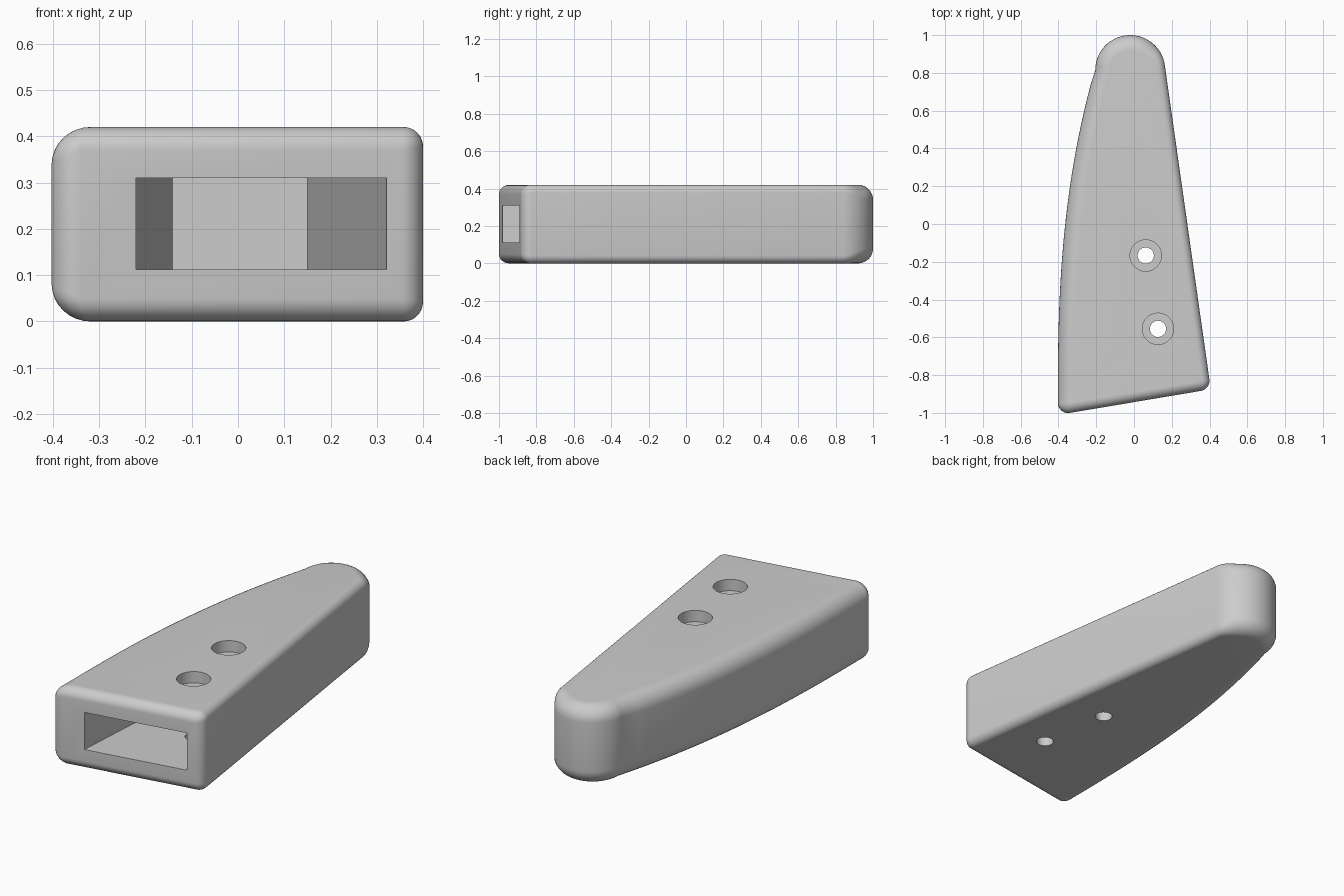
import bpy, bmesh, math
from mathutils import Vector

if "Cube" in bpy.data.objects:
    bpy.data.objects.remove(bpy.data.objects["Cube"], do_unlink=True)

HEIGHT = 0.42
SLOPE = 0.168                        # slant of the front face
RIGHT_TAN = 0.1424                   # taper of the straight side
LEFT_R, RIGHT_R, FRONT_R, TIP_R = 0.085, 0.042, 0.05, 0.08

grey = bpy.data.materials.new("plain grey")
grey.use_nodes = True
grey.diffuse_color = (0.604, 0.604, 0.604, 1)
grey.node_tree.nodes["Principled BSDF"].inputs["Base Color"].default_value = grey.diffuse_color


def make_object(name, bm):
    bmesh.ops.recalc_face_normals(bm, faces=bm.faces)
    mesh = bpy.data.meshes.new(name)
    bm.to_mesh(mesh)
    bm.free()
    mesh.materials.append(grey)
    obj = bpy.data.objects.new(name, mesh)
    bpy.context.collection.objects.link(obj)
    return obj


def loft(name, rings):
    """Skin a stack of closed rings and cap both ends."""
    bm = bmesh.new()
    loops = [[bm.verts.new(p) for p in ring] for ring in rings]
    for a, b in zip(loops, loops[1:]):
        for i in range(len(a)):
            j = (i + 1) % len(a)
            bm.faces.new((a[i], a[j], b[j], b[i]))
    bm.faces.new(loops[0])
    bm.faces.new(loops[-1])
    return make_object(name, bm)


def rounded_corner(p, u, v, radius, steps=8):
    """Arc rounding corner p, whose sides leave along u and v."""
    u, v = u.normalized(), v.normalized()
    half = u.angle(v) / 2
    centre = p + (u + v).normalized() * radius / math.sin(half)
    start = p + u * radius / math.tan(half) - centre
    end = p + v * radius / math.tan(half) - centre
    chord = [start.lerp(end, i / steps) for i in range(steps + 1)]
    return [centre + d.normalized() * radius for d in chord]


def outline(t):
    """Plan outline pulled in by t of each side's edge radius: (point, radius) pairs."""
    pts = []
    # rounded tip
    for i in range(33):
        s = i / 32
        k = min(1, s * 4)
        r = RIGHT_R + (TIP_R - RIGHT_R) * k * k * (3 - 2 * k)
        a = math.radians(8 + 172 * s)
        d = 0.185 - t * r
        pts.append((Vector((-0.02 + d * math.cos(a), 0.815 + d * math.sin(a))), r))
    # bowed left side
    for i in range(1, 25):
        s = 1 - i / 24
        x = -0.403 + 0.193 * s ** 2.5 + t * LEFT_R
        pts.append((Vector((x, -0.9 + 1.71 * s)), LEFT_R))
    # front corners
    base = -0.943 + t * FRONT_R * math.hypot(1, SLOPE)
    along = Vector((1, SLOPE))
    x = -0.403 + t * LEFT_R
    left = Vector((x, base + SLOPE * x))
    c = 0.163 + RIGHT_TAN * 0.836 - t * RIGHT_R * math.hypot(1, RIGHT_TAN)
    x = (c - RIGHT_TAN * base) / (1 + RIGHT_TAN * SLOPE)
    right = Vector((x, base + SLOPE * x))
    up = Vector((-RIGHT_TAN, 1))
    corners = ((left, Vector((0, 1)), along, LEFT_R, FRONT_R),
               (right, -along, up, FRONT_R, RIGHT_R))
    for p, u, v, r0, r1 in corners:
        arc = rounded_corner(p, u, v, 0.052 * (1 - t) + 0.002)
        pts += [(q, r0 + (r1 - r0) * i / 8) for i, q in enumerate(arc)]
    return pts


# body with rounded upper and lower edges
STEPS = 8
lower = []
upper = []
for i in range(STEPS + 1):
    a = math.pi / 2 * i / STEPS
    ring = outline(1 - math.sin(a))
    lower.append([(p.x, p.y, r * (1 - math.cos(a))) for p, r in ring])
    upper.append([(x, y, HEIGHT - z) for x, y, z in lower[-1]])
body = loft("wedge_body", lower + upper[::-1])


def cylinder(name, x, y, z0, z1, radius, sides=48):
    angles = [math.tau * i / sides for i in range(sides)]
    return loft(name, [[(x + radius * math.cos(a), y + radius * math.sin(a), z)
                        for a in angles] for z in (z0, z1)])


# tapered socket entering from the front
def socket_ring(z):
    plan = ((-0.227, -1.08), (0.335, -0.985), (0.15, 0.31), (-0.14, 0.31))
    return [(x, y, z) for x, y in plan]


cutters = [loft("socket_cutter", [socket_ring(0.112), socket_ring(0.31)])]

# two stepped screw holes
for n, (x, y) in enumerate(((0.062, -0.167), (0.127, -0.555)), 1):
    cutters.append(cylinder(f"screw_hole_cutter_{n}", x, y, -0.1, 0.6, 0.043))
    cutters.append(cylinder(f"screw_head_cutter_{n}", x, y, 0.36, 0.6, 0.083))

bpy.context.view_layer.objects.active = body
for cutter in cutters:
    cutter.hide_render = True
    mod = body.modifiers.new(cutter.name, 'BOOLEAN')
    mod.operation = 'DIFFERENCE'
    mod.solver = 'EXACT'
    mod.object = cutter
    bpy.ops.object.modifier_apply(modifier=mod.name)
    bpy.data.objects.remove(cutter, do_unlink=True)

bpy.ops.object.select_all(action='DESELECT')
body.select_set(True)
bpy.ops.object.shade_smooth_by_angle(angle=math.radians(30))
